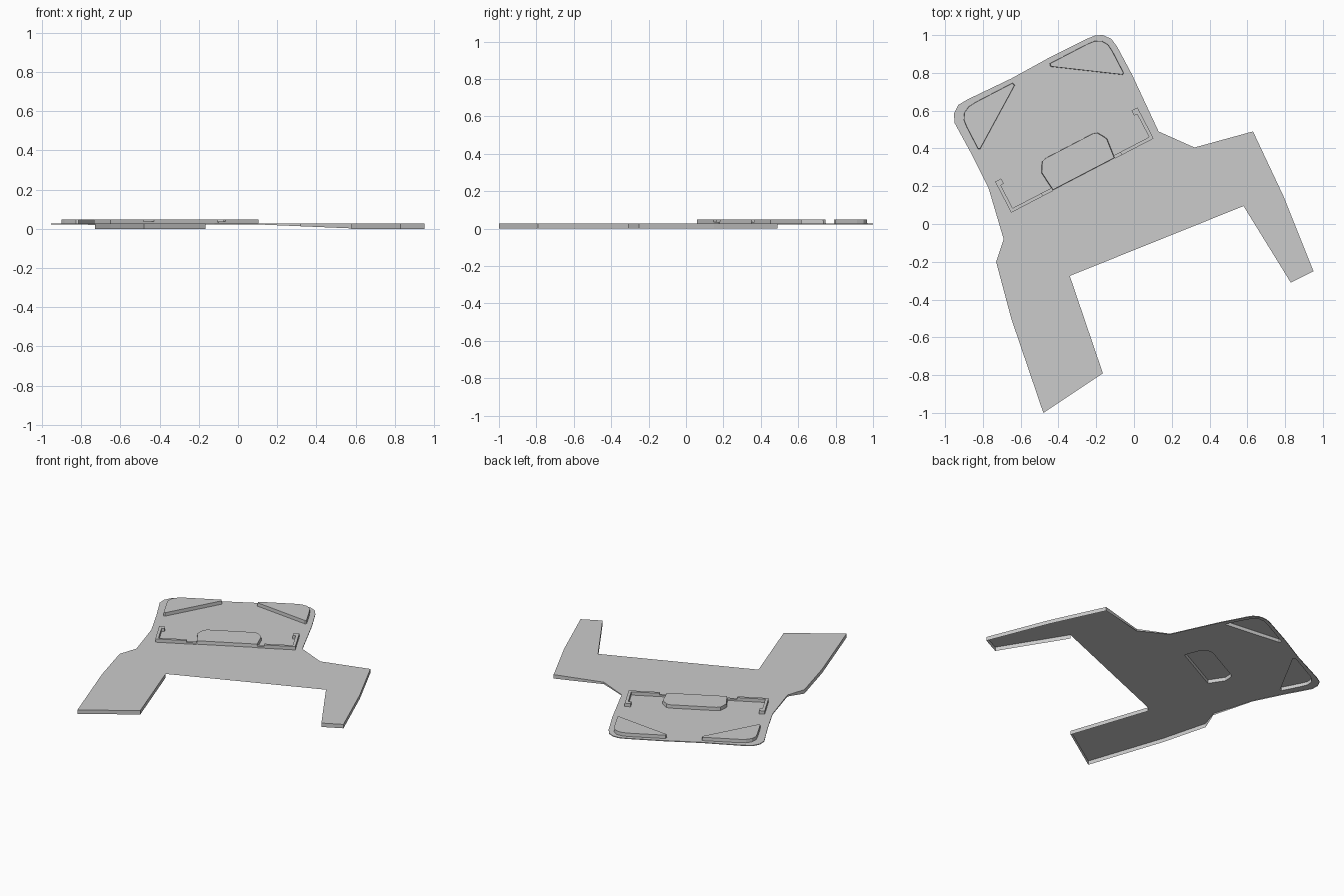
import bpy, bmesh
from mathutils import Vector

if "Cube" in bpy.data.objects:
    bpy.data.objects.remove(bpy.data.objects["Cube"])

TOP = 0.026      # height of the sheet
RAISED = 0.048   # height of the embossed pads
O, U, V = Vector((-0.65, 0.06)), Vector((0.887, 0.462)), Vector((-0.462, 0.887))
MID = 0.435      # symmetry line of the tilted panel


def loc(p):
    """Panel coordinates to world xy."""
    return O + U * p[0] + V * p[1]


def mirror(pts):
    return [(2 * MID - u, v) for u, v in reversed(pts)]


def finish(bm, name):
    me = bpy.data.meshes.new(name)
    bm.to_mesh(me)
    bm.free()
    ob = bpy.data.objects.new(name, me)
    bpy.context.collection.objects.link(ob)
    return ob


def prism(name, pts, z0, z1):
    """Closed solid from a counter-clockwise panel outline."""
    bm = bmesh.new()
    w = [loc(p) for p in pts]
    lo = [bm.verts.new((*p, z0)) for p in w]
    hi = [bm.verts.new((*p, z1)) for p in w]
    bm.faces.new(hi)
    bm.faces.new(lo[::-1])
    for i in range(len(w)):
        j = (i + 1) % len(w)
        bm.faces.new((lo[i], lo[j], hi[j], hi[i]))
    return finish(bm, name)


# Outline of the sheet: x, y and bottom height of its skirt
LIP = 0.021
outline = [
    (0.13, 0.49, LIP), (-0.01, 0.79, LIP), (-0.09, 0.94, LIP), (-0.12, 0.98, LIP),
    (-0.165, 1.0, LIP), (-0.205, 0.998, LIP), (-0.25, 0.98, LIP), (-0.45, 0.88, LIP),
    (-0.65, 0.77, LIP), (-0.88, 0.66, LIP), (-0.93, 0.63, LIP), (-0.953, 0.585, LIP),
    (-0.95, 0.535, LIP), (-0.86, 0.37, LIP), (-0.77, 0.19, LIP), (-0.69, -0.08, 0.016),
    (-0.73, -0.20, 0), (-0.65, -0.50, 0), (-0.48, -1.0, 0), (-0.165, -0.79, 0),
    (-0.34, -0.275, 0), (0.58, 0.095, 0), (0.83, -0.31, 0), (0.95, -0.25, 0),
    (0.79, 0.15, 0), (0.63, 0.49, 0), (0.32, 0.405, 0.013)]
OPEN_EDGE = 20   # edge between the legs has no skirt

# Embossed pads in panel coordinates
corner = [(0.01, 0.375), (0.329, 0.59), (0.325, 0.606), (0.10, 0.606), (0.06, 0.602),
          (0.025, 0.585), (0.004, 0.552), (0.0, 0.51), (0.0, 0.38)]
half = [(0.576, 0.172), (0.60, 0.165), (0.617, 0.139), (0.631, 0.113), (0.62, 0.004)]
centre = half[::-1] + mirror(half)[::-1]
pads = [corner, mirror(corner), centre]

# Sheet with skirts and hollow embossed pads
bm = bmesh.new()
rim = [bm.verts.new((x, y, TOP)) for x, y, z in outline]
loops = [rim] + [[bm.verts.new((*loc(p), TOP)) for p in pad] for pad in pads]
edges = [bm.edges.new((l[i], l[(i + 1) % len(l)])) for l in loops for i in range(len(l))]
bmesh.ops.triangle_fill(bm, edges=edges, use_beauty=True, normal=(0, 0, 1))
bmesh.ops.dissolve_limit(bm, angle_limit=0.01, verts=[], edges=bm.edges[:])
for f in bm.faces:
    f.normal_update()
    if f.normal.z < 0:
        f.normal_flip()
low = [bm.verts.new(p) for p in outline]
n = len(rim)
for i in range(n):
    j = (i + 1) % n
    if i != OPEN_EDGE:
        bm.faces.new((rim[i], low[i], low[j], rim[j]))
bm.verts.remove  # keep skirt corners shared
for l in loops[1:]:
    c = sum((v.co for v in l), Vector()) / len(l)
    up = []
    for v in l:
        p = c + (v.co - c) * 0.985
        up.append(bm.verts.new((p.x, p.y, RAISED)))
    bm.faces.new(up)
    for i in range(len(l)):
        j = (i + 1) % len(l)
        bm.faces.new((l[i], l[j], up[j], up[i]))
finish(bm, "base_sheet")

# Corner brackets with hooked ends, and the low ridge joining them
T = 0.018
W = 2 * MID - 0.02
bracket = [(0, 0), (0.19, 0), (0.19, T), (T, T), (T, 0.155), (0.036, 0.155),
           (0.036, 0.185), (0, 0.185)]
prism("left_bracket", bracket, TOP, 0.048)
prism("right_bracket", [(u - 0.02, v) for u, v in mirror(bracket)], TOP, 0.048)
for name, a, b in (("left_ridge", 0.19, 0.25), ("right_ridge", 0.62, W - 0.19)):
    prism(name, [(a, 0), (b, 0), (b, T), (a, T)], TOP, 0.036)
